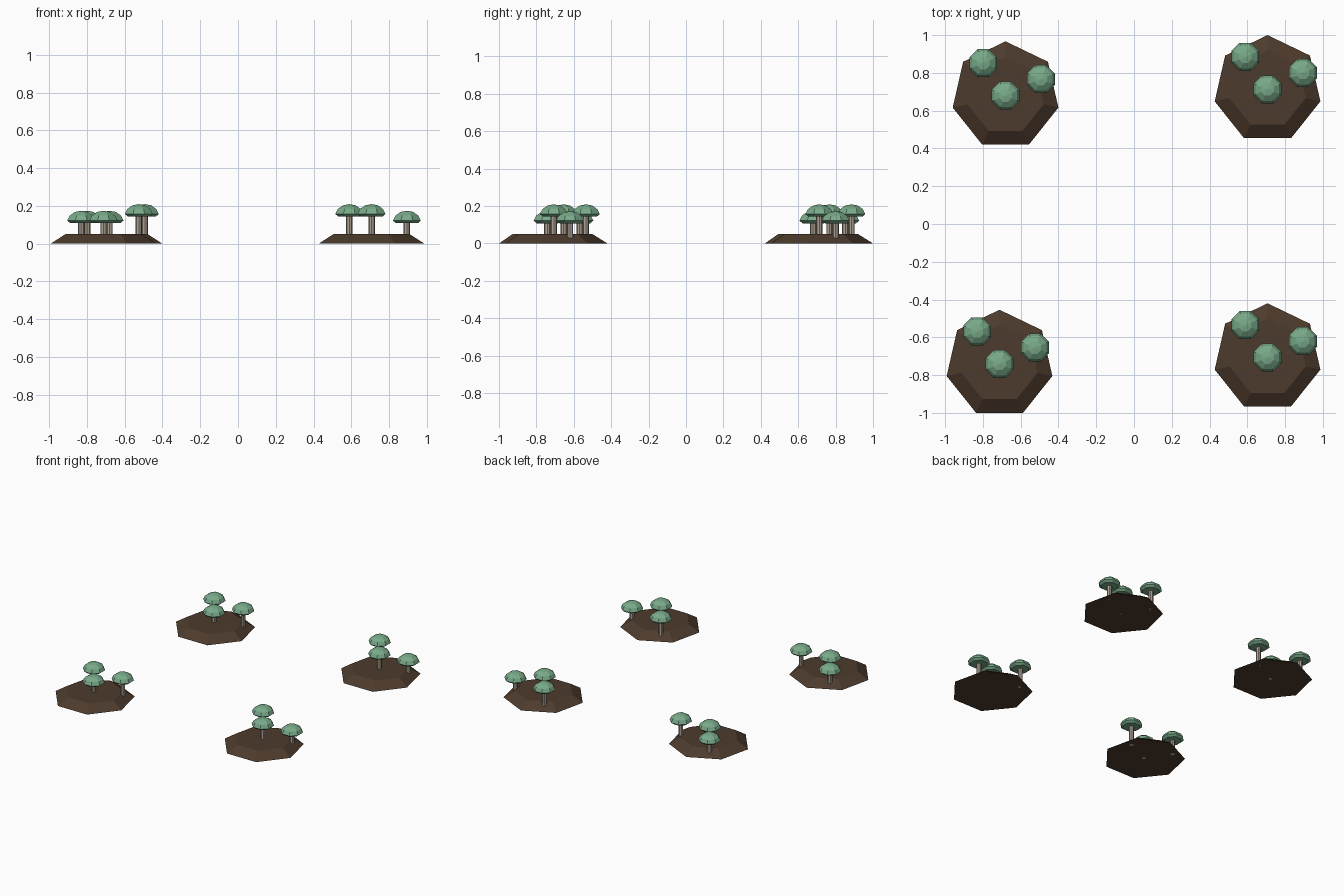
import bpy
from math import pi, sin, cos

cube = bpy.data.objects.get("Cube")
if cube:
    bpy.data.objects.remove(cube, do_unlink=True)


def make_material(name, rgb):
    mat = bpy.data.materials.new(name)
    mat.use_nodes = True
    mat.diffuse_color = (*rgb, 1)
    mat.node_tree.nodes["Principled BSDF"].inputs["Base Color"].default_value = (*rgb, 1)
    return mat


soil = make_material("brown soil", (0.075, 0.044, 0.026))
green = make_material("soft green", (0.19, 0.40, 0.25))
bark = make_material("pale bark", (0.42, 0.36, 0.29))


def lathe(name, profile, sides, location, material, start=pi / 2):
    """Spin a (radius, height) profile into a closed faceted solid."""
    verts, rings, faces = [], [], []
    for radius, z in profile:
        count = sides if radius > 0 else 1
        ring = range(len(verts), len(verts) + count)
        for i in range(count):
            a = start + 2 * pi * i / sides
            verts.append((radius * cos(a), radius * sin(a), z))
        rings.append(ring)
    for low, high in zip(rings, rings[1:]):
        for i in range(sides):
            j = (i + 1) % sides
            if len(high) == 1:
                faces.append((low[i], low[j], high[0]))
            else:
                faces.append((low[i], low[j], high[j], high[i]))
    faces.append(tuple(reversed(rings[0])))
    if len(rings[-1]) > 1:
        faces.append(tuple(rings[-1]))
    mesh = bpy.data.meshes.new(name)
    mesh.from_pydata(verts, [], faces)
    mesh.materials.append(material)
    obj = bpy.data.objects.new(name, mesh)
    obj.location = location
    bpy.context.collection.objects.link(obj)
    return obj


MOUND = [(0.287, 0), (0.207, 0.05)]
CAP = [(0.062, -0.014), (0.08, 0), (0.066, 0.026), (0.036, 0.046), (0, 0.052)]
TREES = [(0, 0), (-0.118, 0.172), (0.187, 0.087)]
LOW, HIGH = 0.122, 0.157

# Name, centre and rim height of the three trees on each patch
PATCHES = [
    ("back_right", -0.68, 0.68, (LOW, LOW, HIGH)),
    ("back_left", 0.707, 0.713, (HIGH, HIGH, LOW)),
    ("front_right", -0.712, -0.741, (LOW, LOW, HIGH)),
    ("front_left", 0.707, -0.707, (HIGH, HIGH, LOW)),
]

for name, x, y, heights in PATCHES:
    # Sloped seven-sided mound
    lathe(f"{name}_mound", MOUND, 7, (x, y, 0), soil)
    for n, ((dx, dy), rim) in enumerate(zip(TREES, heights), 1):
        # Stem rooted through the mound, topped by a domed cap
        spot = (x + dx, y + dy)
        lathe(f"{name}_stem_{n}", [(0.017, 0), (0.017, rim)], 8, (*spot, 0), bark)
        lathe(f"{name}_cap_{n}", CAP, 8, (*spot, rim), green, pi / 8)
